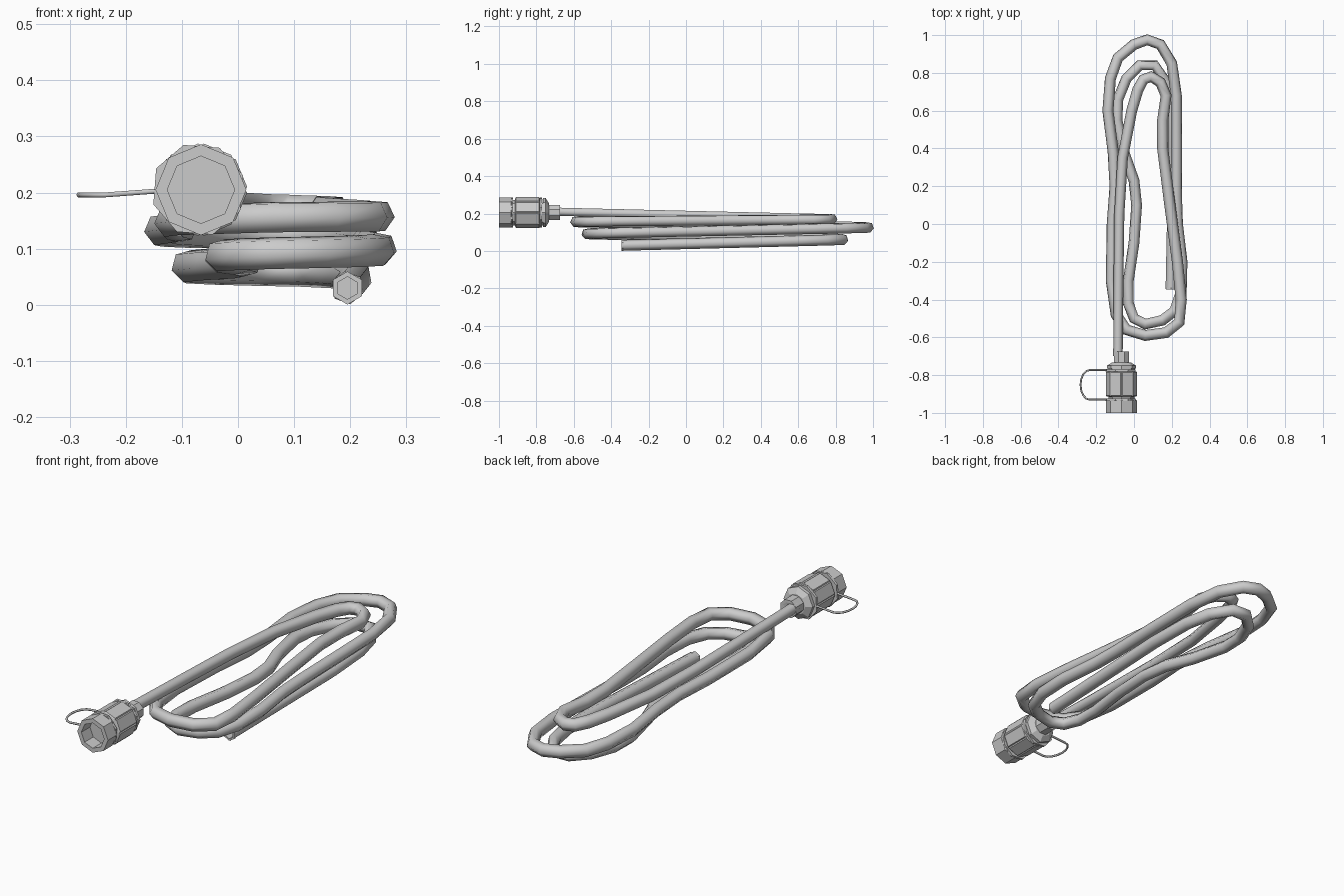
import bpy, bmesh, math

if "Cube" in bpy.data.objects:
    bpy.data.objects.remove(bpy.data.objects["Cube"])

CX, CZ = -0.066, 0.205   # connector axis


def lathe(name, profile, sides, cx=CX, cz=CZ, turn=0.0, panels=None):
    """Revolve (y, r) points about an axis along y; r = 0 closes with a pole.
    panels = index of the profile span whose faces become raised panels."""
    bm = bmesh.new()
    rings = []
    for y, r in profile:
        n = sides if r > 0 else 1
        rings.append([bm.verts.new((cx + r * math.cos(turn + math.tau * i / sides), y,
                                    cz + r * math.sin(turn + math.tau * i / sides)))
                      for i in range(n)])
    raised = []
    for k, (a, b) in enumerate(zip(rings, rings[1:])):
        for i in range(sides):
            j = (i + 1) % sides
            quad = [a[i % len(a)], a[j % len(a)], b[j % len(b)], b[i % len(b)]]
            f = bm.faces.new(list(dict.fromkeys(quad)))
            if k == panels:
                raised.append(f)
    bmesh.ops.recalc_face_normals(bm, faces=bm.faces)
    if raised:
        bmesh.ops.inset_individual(bm, faces=raised, thickness=0.005, depth=0.005)
    me = bpy.data.meshes.new(name)
    bm.to_mesh(me)
    bm.free()
    ob = bpy.data.objects.new(name, me)
    bpy.context.collection.objects.link(ob)
    return ob


def tube(name, pts, radius, res, radii=None, caps=False):
    """Bevelled polyline through the given 3D points."""
    cu = bpy.data.curves.new(name, 'CURVE')
    cu.dimensions = '3D'
    cu.bevel_depth = radius
    cu.bevel_resolution = res
    cu.use_fill_caps = caps
    sp = cu.splines.new('POLY')
    sp.points.add(len(pts) - 1)
    for i, p in enumerate(pts):
        sp.points[i].co = (*p, 1)
        sp.points[i].radius = radii[i] if radii else 1
    sp.use_smooth = True
    ob = bpy.data.objects.new(name, cu)
    bpy.context.collection.objects.link(ob)
    return ob


# Hose: runs between the bends, each falling from one height to the next
runs = [
    (0.21, 0.170, [(-.085, -.70), (-.082, -.3), (-.078, .05), (-.06, .35), (-.012, .6),
                   (.02, .71), (.05, .765), (.09, .78)]),
    (0.168, 0.156, [(.14, .75), (.17, .68), (.152, .55), (.152, .4), (.19, .1), (.23, -.2),
                    (.25, -.4), (.24, -.52), (.17, -.575), (.06, -.59)]),
    (0.153, 0.126, [(-.04, -.56), (-.095, -.48), (-.12, -.3), (-.115, 0), (-.1, .2),
                    (-.11, .38), (-.138, .6), (-.125, .77), (-.085, .88), (0, .95), (.07, .975)]),
    (0.124, 0.092, [(.14, .95), (.2, .85), (.224, .68), (.225, .45), (.225, .15), (.23, 0),
                    (.254, -.2), (.25, -.36), (.215, -.46), (.15, -.51), (.06, -.53)]),
    (0.09, 0.061, [(0, -.5), (-.03, -.42), (-.03, -.3), (0, -.1), (.014, .1), (0, .23),
                   (-.05, .37), (-.09, .55), (-.085, .66), (-.04, .77), (.03, .84), (.11, .84)]),
    (0.058, 0.030, [(.17, .75), (.2, .62), (.21, .4), (.205, .15), (.20, -.1), (.195, -.345)]),
]
path = []
for z0, z1, pts in runs:
    d = [0.0]
    for a, b in zip(pts, pts[1:]):
        d.append(d[-1] + math.dist(a, b))
    path += [(x, y, z0 + (z1 - z0) * s / d[-1]) for (x, y), s in zip(pts, d)]
radii = [min(1, 0.85 + 0.03 * i) for i in range(len(path))]
tube("hose", path, 0.0295, 1, radii)

# Open, hollow cut end of the hose
lathe("hose_end", [(-.335, .0295), (-.346, .0295), (-.346, .02), (-.27, .02), (-.27, 0)],
      6, .195, .030, math.pi / 6)

# Connector front ring with its recessed socket
lathe("connector_socket", [(-.92, 0), (-.92, .06), (-1, .06), (-1, .081), (-.935, .081),
                           (-.93, .076), (-.925, 0)], 8)
# Main octagonal body with raised panels
lathe("connector_body", [(-.935, 0), (-.935, .068), (-.915, .068), (-.912, .079), (-.782, .079),
                         (-.778, .07), (-.76, .07), (-.76, 0)], 8, panels=3)
# Strap rings around the two grooves
for nm, y in (("front_strap_ring", -.93), ("rear_strap_ring", -.775)):
    lathe(nm, [(y - .006, .06), (y - .006, .084), (y + .006, .084), (y + .006, .06)],
          8, CX - .005, turn=math.pi / 10)
# Rear nut tapering to the hose collar
lathe("rear_nut", [(-.765, 0), (-.765, .077), (-.75, .077), (-.733, .05), (-.733, 0)], 8)
lathe("hose_collar", [(-.74, 0), (-.74, .044), (-.675, .044), (-.675, .03), (-.68, 0)],
      8, turn=math.pi / 8)

# Thin strap looping between the two rings
arc = [(-.235 - .048 * math.cos(t), -.8515 - .0785 * math.sin(t), .196)
       for t in (math.pi / 2 * (-1 + k / 4) for k in range(9))]
strap = [(-.14, -.773, .203)] + arc + [(-.14, -.93, .203)]
tube("retaining_strap", strap, 0.005, 1, caps=True)
